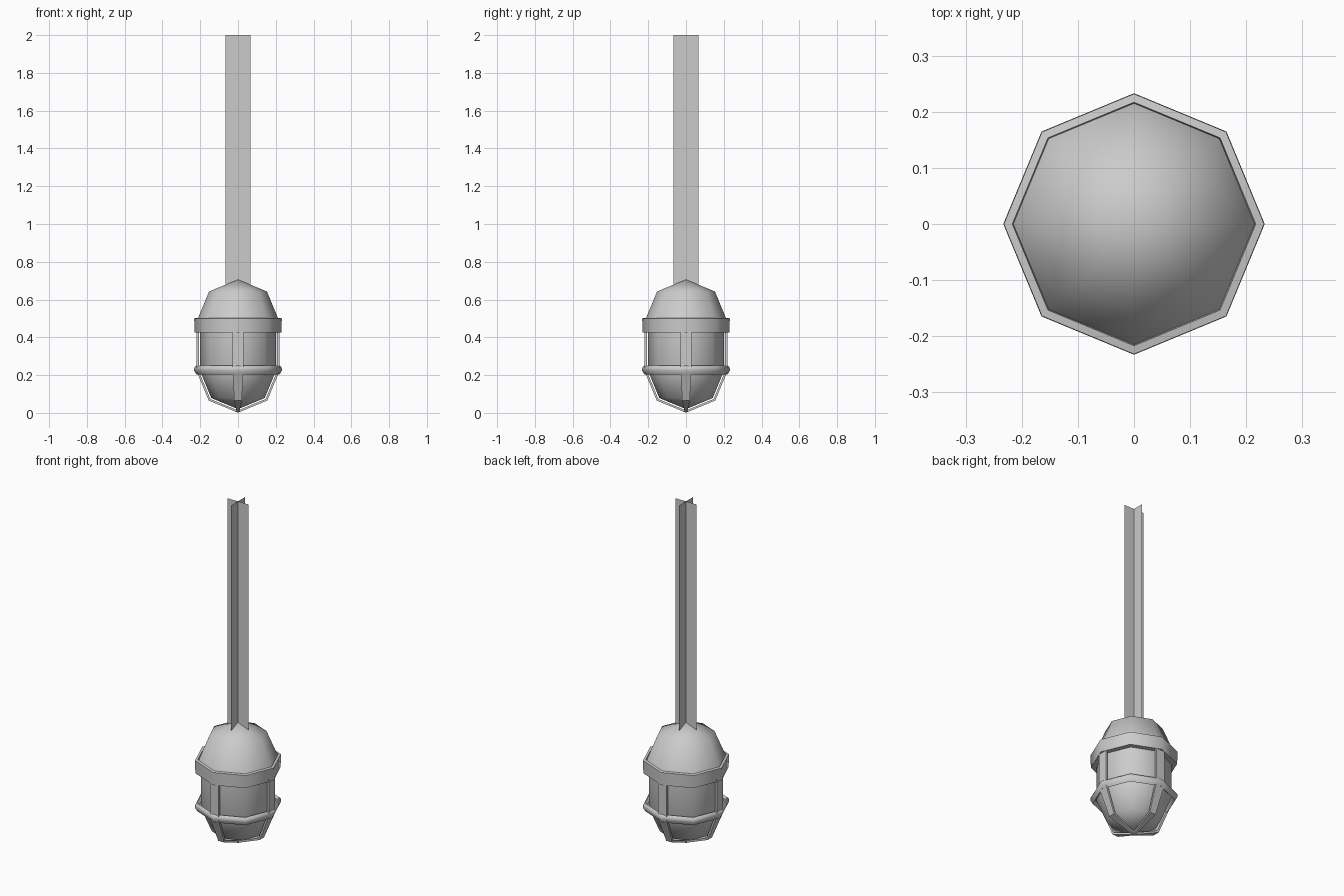
import bpy, bmesh, math
from math import sin, cos, pi

if "Cube" in bpy.data.objects:
    bpy.data.objects.remove(bpy.data.objects["Cube"])

SIDES = 8


def finish(name, bm, smooth=None):
    bmesh.ops.remove_doubles(bm, verts=bm.verts, dist=1e-5)
    bm.normal_update()
    mesh = bpy.data.meshes.new(name)
    bm.to_mesh(mesh)
    bm.free()
    ob = bpy.data.objects.new(name, mesh)
    bpy.context.collection.objects.link(ob)
    if smooth:
        bpy.ops.object.select_all(action='DESELECT')
        ob.select_set(True)
        bpy.context.view_layer.objects.active = ob
        bpy.ops.object.shade_smooth_by_angle(angle=math.radians(smooth))
    return ob


def lathe(name, profile, closed=False, smooth=50):
    """Revolve (radius, z) points into an eight-sided form with corners on the axes."""
    bm = bmesh.new()
    rings = [[bm.verts.new((r * cos(2 * pi * i / SIDES), r * sin(2 * pi * i / SIDES), z))
              for i in range(SIDES)] for r, z in profile]
    pairs = list(zip(rings, rings[1:]))
    if closed:
        pairs.append((rings[-1], rings[0]))
    for a, b in pairs:
        for i in range(SIDES):
            j = (i + 1) % SIDES
            bm.faces.new((a[i], a[j], b[j], b[i]))
    bmesh.ops.remove_doubles(bm, verts=bm.verts, dist=1e-5)
    bmesh.ops.recalc_face_normals(bm, faces=bm.faces)
    return finish(name, bm, smooth)


def arc(radius, centre, sign):
    """Quarter circle in two steps, from the rim to the pole."""
    return [(radius * cos(k * pi / 4), centre + sign * radius * sin(k * pi / 4)) for k in range(3)]


# Upper housing dome
lathe("housing_dome", arc(0.217, 0.489, 1))

# Collar around the base of the dome
lathe("housing_collar", [(0.2, 0.425), (0.23, 0.425), (0.232, 0.5), (0.217, 0.503)], closed=True)

# Lamp glass, straight sides with a rounded bottom
lathe("lamp_glass", [(0.2, 0.44)] + arc(0.2, 0.22, -1))

# Guard ring
lathe("guard_ring", [(0.221, 0.25), (0.231, 0.24), (0.233, 0.225), (0.22, 0.203),
                     (0.208, 0.215), (0.208, 0.24)], closed=True)

# Four guard bars, tapering as they curve under the glass
outer = [(0.219, 0.44)] + arc(0.219, 0.22, -1)
inner = [(0.207, 0.44)] + arc(0.207, 0.22, -1)
for n, label in enumerate(("right", "back", "left", "front")):
    c, s = round(cos(n * pi / 2)), round(sin(n * pi / 2))
    bm = bmesh.new()
    rows = []
    for (ro, zo), (ri, zi) in zip(outer, inner):
        w = 0.028 * max(ro / 0.219, 0.2)
        corners = ((ro, -w, zo), (ro, w, zo), (ri, w, zi), (ri, -w, zi))
        rows.append([bm.verts.new((x * c - y * s, x * s + y * c, z)) for x, y, z in corners])
    for a, b in zip(rows, rows[1:]):
        for i in range(4):
            j = (i + 1) % 4
            bm.faces.new((a[i], b[i], b[j], a[j]))
    bmesh.ops.recalc_face_normals(bm, faces=bm.faces)
    finish("guard_bar_" + label, bm)

# Hanging chain as two crossed flat cards
bm = bmesh.new()
for dx, dy in ((0.067, 0), (0, 0.067)):
    bm.faces.new([bm.verts.new(p) for p in ((-dx, -dy, 0.66), (dx, dy, 0.66),
                                            (dx, dy, 2.0), (-dx, -dy, 2.0))])
finish("hanging_chain", bm)
